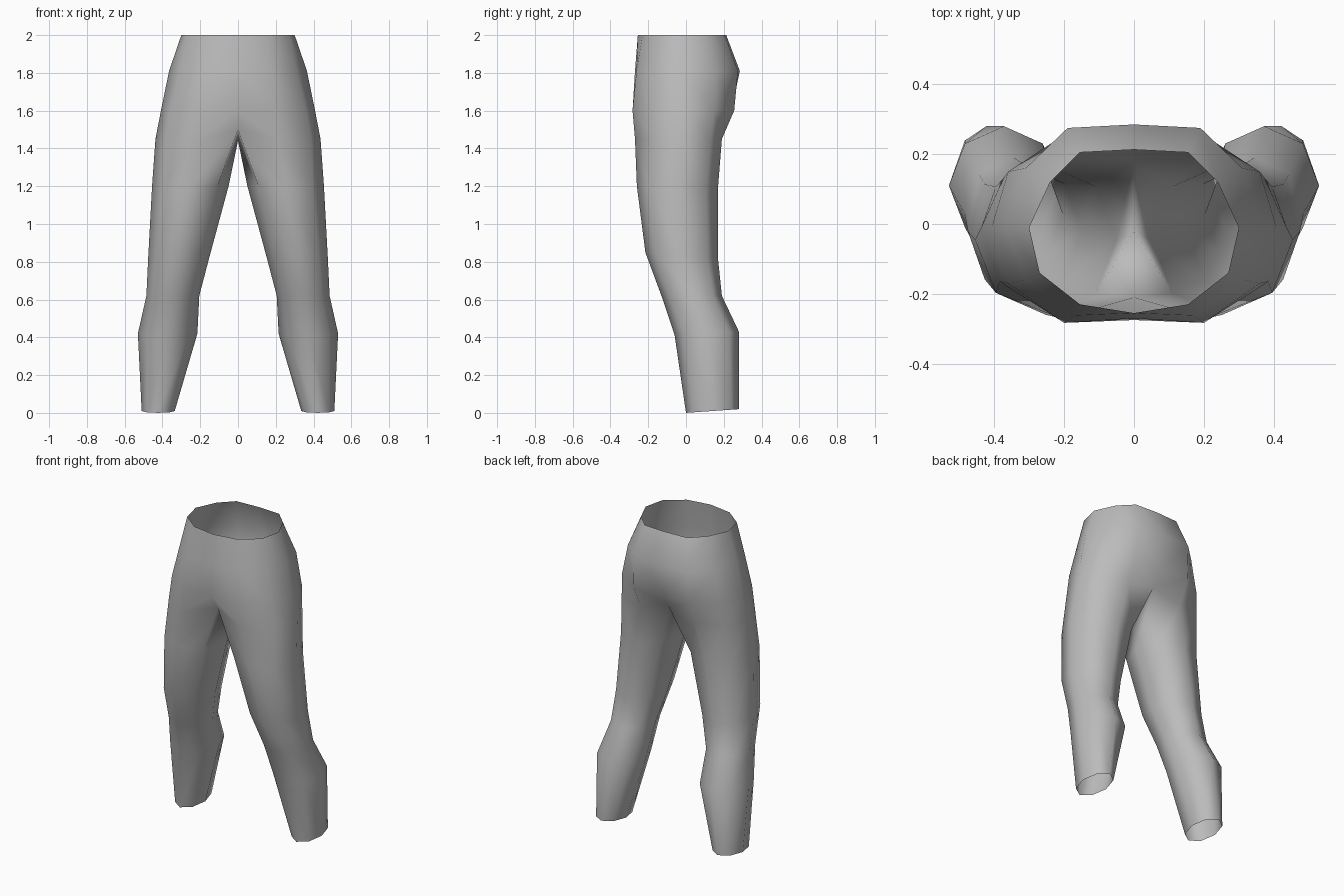
import bpy
import bmesh
from math import cos, sin, radians

cube = bpy.data.objects.get("Cube")
if cube:
    bpy.data.objects.remove(cube, do_unlink=True)


def make_material(name, value):
    mat = bpy.data.materials.new(name)
    mat.use_nodes = True
    colour = (value, value, value, 1)
    mat.diffuse_color = colour
    bsdf = mat.node_tree.nodes["Principled BSDF"]
    bsdf.inputs["Base Color"].default_value = colour
    bsdf.inputs["Roughness"].default_value = 0.8
    return mat


def add_ring(bm, points):
    return [bm.verts.new(p) for p in points]


def bridge(bm, upper, lower, closed=False):
    """Join two rings that have the same number of points."""
    count = len(upper)
    for i in range(count if closed else count - 1):
        j = (i + 1) % count
        bm.faces.new((upper[i], lower[i], lower[j], upper[j]))


def leg_ring(x_in, x_out, y_front, y_back, z, tilt):
    """Eight-sided ring starting at the inner front, ending at the inner thigh."""
    cx, rx = (x_in + x_out) / 2, (x_out - x_in) / 2
    cy, ry = (y_front + y_back) / 2, (y_back - y_front) / 2
    points = []
    for step in range(8):
        angle = radians(-135 + 45 * step)
        y = ry * sin(angle)
        points.append((cx + rx * cos(angle), cy + y, z + tilt * y))
    return points


# Half outlines of the hips, from centre front round the side to centre back
waist = [(0, -.255), (.155, -.23), (.27, -.14), (.3, -.01), (.24, .12), (.155, .205), (0, .213)]
seat = [(0, -.27), (.17, -.262), (.31, -.16), (.365, -.01), (.31, .16), (.19, .275), (0, .285)]
hips = [(0, -.275), (.2, -.283), (.36, -.17), (.408, -.01), (.36, .15), (.2, .255), (0, .24)]
thigh_top = [(0, -.21), (.21, -.27), (.385, -.165), (.437, -.01), (.375, .13), (.2, .19), (0, .18)]

# Leg sections: inner x, outer x, front y, back y, height, tilt
leg_sections = [
    (.05, .455, -.26, .17, 1.2, 0),
    (.15, .475, -.215, .17, .83, -.1),
    (.205, .485, -.13, .19, .62, 0),
    (.215, .53, -.06, .28, .42, .06),
    (.335, .51, 0, .28, .01, .07),
]

bm = bmesh.new()

# Hips
rings = [add_ring(bm, [(x, y, z) for x, y in outline])
         for outline, z in ((waist, 2), (seat, 1.81), (hips, 1.6), (thigh_top, 1.45))]
for upper, lower in zip(rings, rings[1:]):
    bridge(bm, upper, lower)

# Crotch: raise the centre seams and close the top of the leg
top = rings[-1]
top[0].co.z = top[-1].co.z = 1.5
top.append(bm.verts.new((0, -.02, 1.44)))

# Leg
for section in leg_sections:
    lower = add_ring(bm, leg_ring(*section))
    bridge(bm, top, lower, closed=True)
    top = lower

bmesh.ops.recalc_face_normals(bm, faces=bm.faces)
# Keep the outside facing outwards on the open shell
bm.faces.ensure_lookup_table()
outer = max(bm.faces, key=lambda f: f.calc_center_median().x)
if outer.normal.x < 0:
    bmesh.ops.reverse_faces(bm, faces=bm.faces)

mesh = bpy.data.meshes.new("trousers")
bm.to_mesh(mesh)
bm.free()
mesh.materials.append(make_material("grey cloth", .5))
mesh.shade_smooth()

trousers = bpy.data.objects.new("trousers", mesh)
bpy.context.collection.objects.link(trousers)

# Other half
mirror = trousers.modifiers.new("mirror", 'MIRROR')
mirror.use_axis[0] = True
mirror.use_clip = True
mirror.merge_threshold = .001
